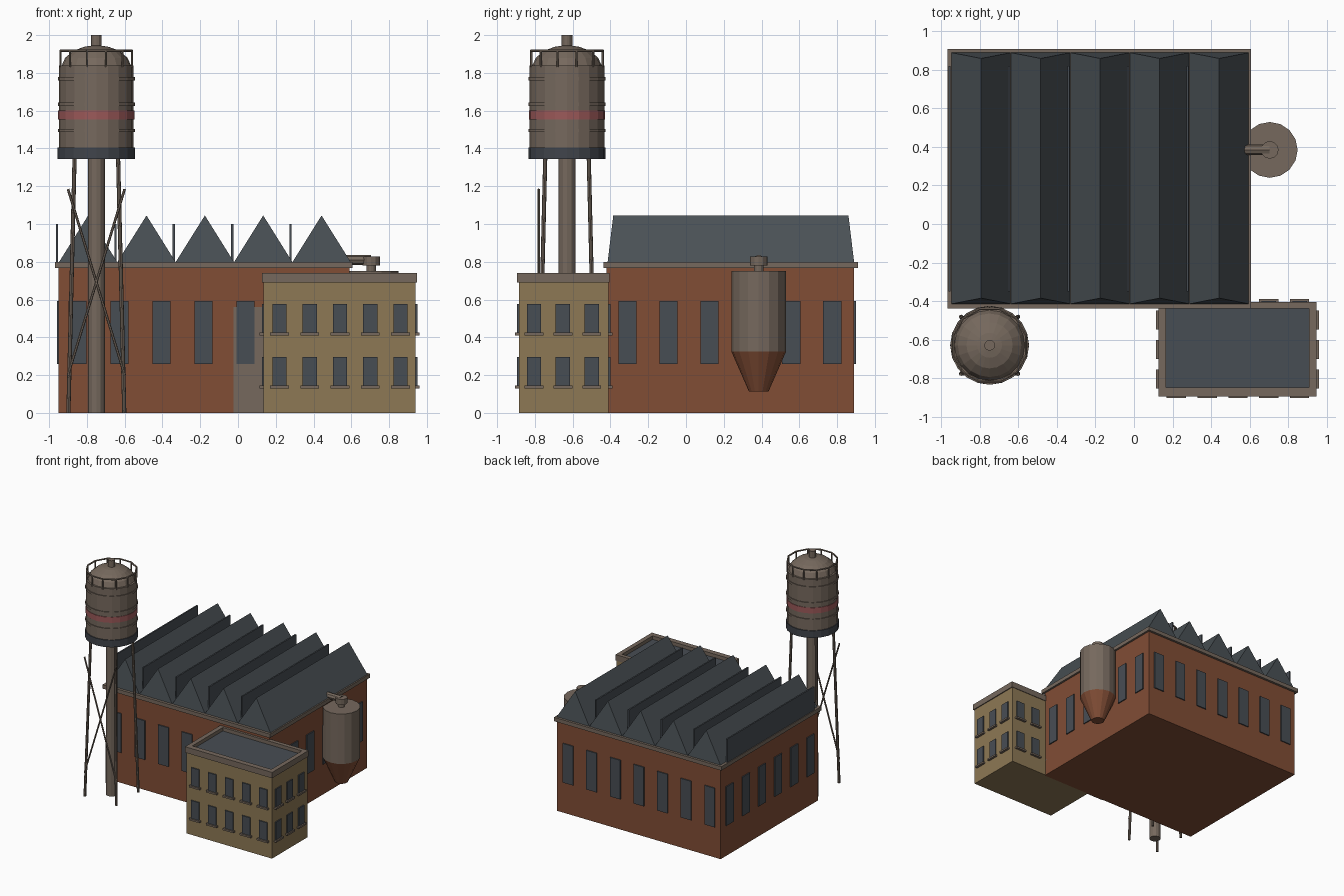
import bpy, bmesh, math
from mathutils import Vector

cube = bpy.data.objects.get("Cube")
if cube:
    bpy.data.objects.remove(cube, do_unlink=True)


def material(name, r, g, b):
    m = bpy.data.materials.new(name)
    m.use_nodes = True
    m.diffuse_color = (r, g, b, 1)
    m.node_tree.nodes["Principled BSDF"].inputs["Base Color"].default_value = (r, g, b, 1)
    return m


BRICK = material("brick red", 0.22, 0.075, 0.036)
TAN = material("tan brick", 0.27, 0.19, 0.09)
TRIM = material("weathered metal", 0.18, 0.14, 0.11)
ROOF = material("slate roof", 0.068, 0.082, 0.092)
GLASS = material("dark glass", 0.064, 0.075, 0.088)
STEEL = material("dark steel", 0.052, 0.058, 0.07)
RED = material("faded red", 0.33, 0.1, 0.1)


def finish(name, bm, mat):
    bmesh.ops.recalc_face_normals(bm, faces=bm.faces)
    me = bpy.data.meshes.new(name)
    bm.to_mesh(me)
    bm.free()
    me.materials.append(mat)
    ob = bpy.data.objects.new(name, me)
    bpy.context.collection.objects.link(ob)
    return ob


def add_box(bm, lo, hi):
    verts = bmesh.ops.create_cube(bm, size=1)["verts"]
    for v in verts:
        v.co = [(a + b) / 2 + c * (b - a) for a, b, c in zip(lo, hi, v.co)]
    return verts


def box(name, lo, hi, mat):
    bm = bmesh.new()
    add_box(bm, lo, hi)
    return finish(name, bm, mat)


def add_rod(bm, a, b, r, sides=8):
    a, b = Vector(a), Vector(b)
    d = b - a
    verts = bmesh.ops.create_cone(bm, cap_ends=True, segments=sides, radius1=r,
                                  radius2=r, depth=d.length)["verts"]
    turn = d.to_track_quat("Z", "Y")
    for v in verts:
        v.co = turn @ v.co + (a + b) / 2


def lathe(name, centre, profile, mat, sides):
    """Turn a profile of (radius, z) points, closed with flat ends."""
    bm = bmesh.new()
    rings = []
    for r, z in profile:
        rings.append([bm.verts.new((centre[0] + r * math.cos(math.tau * i / sides),
                                    centre[1] + r * math.sin(math.tau * i / sides), z))
                      for i in range(sides)])
    for low, high in zip(rings, rings[1:]):
        for i in range(sides):
            j = (i + 1) % sides
            bm.faces.new((low[i], low[j], high[j], high[i]))
    bm.faces.new(rings[0][::-1])
    bm.faces.new(rings[-1])
    return finish(name, bm, mat)


def wall_plates(bm, axis, wall, out, centres, width, z0, z1, depth):
    """Plates on a wall: axis is the wall's normal, out its sign."""
    for c in centres:
        n = sorted((wall - out * 0.005, wall + out * depth))
        s = (c - width / 2, c + width / 2)
        x, y = (n, s) if axis == "x" else (s, n)
        add_box(bm, (x[0], y[0], z0), (x[1], y[1], z1))


# Main hall
X0, X1, Y0, Y1 = -0.95, 0.59, -0.42, 0.89
box("hall_walls", (X0, Y0, 0), (X1, Y1, 0.77), BRICK)
box("hall_cornice", (X0 - 0.02, Y0 - 0.018, 0.767), (X1 + 0.017, Y1 + 0.02, 0.8), TRIM)
box("hall_door", (-0.025, Y0 - 0.006, 0), (0.2, Y0, 0.56), TRIM)

bm = bmesh.new()
across = [-0.85 + 0.2225 * i for i in range(7)]
along = [-0.31 + 0.217 * i for i in range(6)]
for wall, out in ((Y0, -1), (Y1, 1)):
    wall_plates(bm, "y", wall, out, across, 0.097, 0.26, 0.593, 0.009)
for wall, out in ((X0, -1), (X1, 1)):
    wall_plates(bm, "x", wall, out, along, 0.097, 0.26, 0.593, 0.009)
finish("hall_windows", bm, GLASS)

# Ridged roof with an upright glazed screen at the foot of each ridge
ridges = bmesh.new()
screens = bmesh.new()
pitch = 0.309
for i in range(5):
    left = -0.948 + pitch * i
    mid = left + pitch / 2
    base = [ridges.verts.new(p) for p in ((left, Y0 + 0.005, 0.798), (left + pitch, Y0 + 0.005, 0.798),
                                          (left + pitch, Y1, 0.798), (left, Y1, 0.798))]
    front = ridges.verts.new((mid, -0.385, 1.045))
    back = ridges.verts.new((mid, 0.86, 1.045))
    a, b, c, d = base
    for f in ((a, b, front), (b, c, back, front), (c, d, back), (d, a, front, back), (d, c, b, a)):
        ridges.faces.new(f)
    add_box(screens, (left - 0.016, -0.35, 0.8), (left - 0.004, 0.82, 1.0))
finish("roof_ridges", ridges, ROOF)
finish("roof_screens", screens, GLASS)

# Office block
OX0, OX1, OY0, OY1 = 0.135, 0.94, -0.885, -0.41
box("office_walls", (OX0, OY0, 0), (OX1, OY1, 0.695), TAN)
box("office_roof", (OX0, OY0, 0.69), (OX1, OY1, 0.71), GLASS)
bm = bmesh.new()
px0, px1, py0, py1 = OX0 - 0.008, OX1 + 0.008, OY0 - 0.01, OY1 + 0.005
for lo, hi in (((px0, py0), (px1, py0 + 0.045)), ((px0, py1 - 0.035), (px1, py1)),
               ((px0, py0), (px0 + 0.038, py1)), ((px1 - 0.038, py0), (px1, py1))):
    add_box(bm, (*lo, 0.69), (*hi, 0.74))
finish("office_parapet", bm, TRIM)

panes, sills = bmesh.new(), bmesh.new()
office_x = [0.22 + 0.16 * i for i in range(5)]
office_y = [-0.805 + 0.153 * i for i in range(3)]
for z in (0.145, 0.425):
    for axis, wall, out, spots in (("y", OY0, -1, office_x), ("y", OY1, 1, office_x),
                                   ("x", OX0, -1, office_y), ("x", OX1, 1, office_y)):
        wall_plates(panes, axis, wall, out, spots, 0.076, z, z + 0.152, 0.009)
        wall_plates(sills, axis, wall, out, spots, 0.1, z - 0.015, z, 0.02)
finish("office_windows", panes, GLASS)
finish("office_sills", sills, TRIM)

# Dust silo on the side wall
silo = (0.705, 0.385)
lathe("silo_body", silo, [(0.145, 0.325), (0.145, 0.75)], TRIM, 16)
lathe("silo_hopper", silo, [(0.052, 0.113), (0.145, 0.325)], BRICK, 16)
lathe("silo_stem", silo, [(0.025, 0.745), (0.025, 0.785)], TRIM, 12)
lathe("silo_cap", silo, [(0.046, 0.78), (0.046, 0.828)], TRIM, 12)
bm = bmesh.new()
add_rod(bm, (0.572, silo[1], 0.81), (silo[0], silo[1], 0.81), 0.027)
finish("silo_duct", bm, TRIM)

# Water tower
tower = (-0.75, -0.63)
tx, ty = tower
lathe("tank_base", tower, [(0.205, 1.345), (0.205, 1.405)], STEEL, 20)
lathe("tank_body", tower, [(0.198, 1.4), (0.198, 1.84)], TRIM, 20)
lathe("tank_dome", tower, [(0.185, 1.835), (0.165, 1.88), (0.12, 1.918), (0.065, 1.938), (0.02, 1.945)], TRIM, 20)
lathe("tank_vent", tower, [(0.028, 1.93), (0.028, 2.0)], TRIM, 12)
lathe("tank_stripe", tower, [(0.202, 1.552), (0.202, 1.6)], RED, 20)
for z in (1.495, 1.635, 1.77):
    lathe("tank_hoop", tower, [(0.204, z - 0.009), (0.204, z + 0.009)], TRIM, 20)
lathe("tower_column", tower, [(0.045, 0), (0.045, 1.36)], TRIM, 12)

bm = bmesh.new()
posts = 12
rim = [(tx + 0.196 * math.cos(math.tau * (i + 0.5) / posts),
        ty + 0.196 * math.sin(math.tau * (i + 0.5) / posts)) for i in range(posts)]
for i, p in enumerate(rim):
    add_rod(bm, (*p, 1.83), (*p, 1.92), 0.006, 6)
    add_rod(bm, (*p, 1.917), (*rim[(i + 1) % posts], 1.917), 0.007, 6)
finish("tank_railing", bm, TRIM)

bm = bmesh.new()
for sx in (-1, 1):
    for sy in (-1, 1):
        add_rod(bm, (tx + sx * 0.148, ty + sy * 0.148, 0), (tx + sx * 0.115, ty + sy * 0.115, 1.36), 0.011)
finish("tower_legs", bm, TRIM)
bm = bmesh.new()
for s in (-1, 1):
    add_rod(bm, (tx + s * 0.15, ty - 0.15, 0.2), (tx - s * 0.15, ty - 0.15, 1.185), 0.007, 6)
finish("tower_braces", bm, TRIM)
